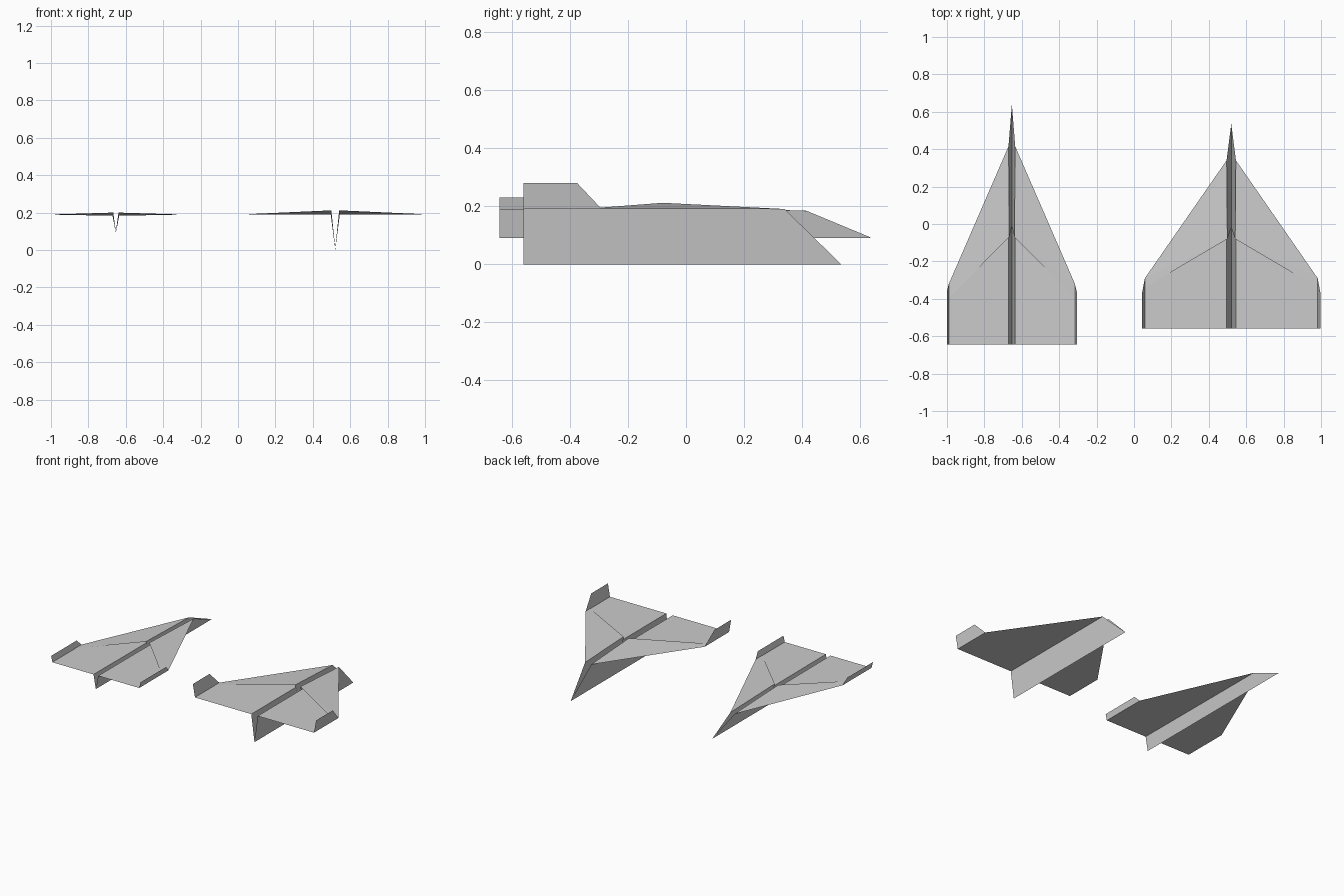
import bpy

if "Cube" in bpy.data.objects:
    bpy.data.objects.remove(bpy.data.objects["Cube"])


def sheet(name, verts, faces, x):
    """Half of a thin folded paper sheet, mirrored across the plane's keel."""
    mesh = bpy.data.meshes.new(name)
    mesh.from_pydata(verts, [], faces)
    ob = bpy.data.objects.new(name, mesh)
    ob.location.x = x
    bpy.context.collection.objects.link(ob)
    ob.modifiers.new("Mirror", 'MIRROR').merge_threshold = 0.0005


def paper_plane(name, x, half, tip, groove, nose, shoulder, corner, rear,
                keel_z, wing_z, front_z, fin_z, fin_y, peak, edge_y, inner_y):
    # key fold points on the +x side
    n = (0, nose, keel_z)
    kb = (0, rear, keel_z)
    s = (groove, shoulder, front_z)
    r = (groove, rear, wing_z)
    c = (half, corner, wing_z)
    cr = (half, rear, wing_z)

    # outer keel walls
    sheet(name + "_keel", [kb, n, s, r], [(0, 1, 2, 3)], x)

    # flat wings
    sheet(name + "_wing", [r, cr, c, s], [(0, 1, 2, 3)], x)

    # upturned wing tips
    sheet(name + "_winglet", [cr, c, (tip, fin_y, fin_z), (tip, rear, fin_z)],
          [(0, 1, 2, 3)], x)

    # folded-over inner layer, lifting slightly along its back edge
    p = (groove - 0.004, peak[0], peak[1])
    e = (half, edge_y, wing_z + 0.002)
    k = (0, inner_y, keel_z + 0.01)
    up = 0.0006
    s2 = (s[0] - up, s[1], s[2] + up)
    c2 = (c[0], c[1], c[2] + up)
    n2 = (0, nose - 0.002, keel_z + 0.002)
    sheet(name + "_inner_fold", [p, e, c2, s2, k, n2],
          [(0, 1, 2), (0, 2, 3), (4, 0, 3, 5)], x)


# wide plane with tall winglets
paper_plane("wide_plane", 0.52, 0.462, 0.478, 0.025, 0.535, 0.34, -0.29, -0.56,
            0.0, 0.19, 0.19, 0.28, -0.375, (-0.08, 0.212), -0.34, -0.02)

# slim plane with low winglets
paper_plane("slim_plane", -0.653, 0.337, 0.347, 0.018, 0.64, 0.415, -0.32, -0.643,
            0.09, 0.188, 0.184, 0.23, -0.36, (-0.07, 0.2), -0.395, -0.01)
